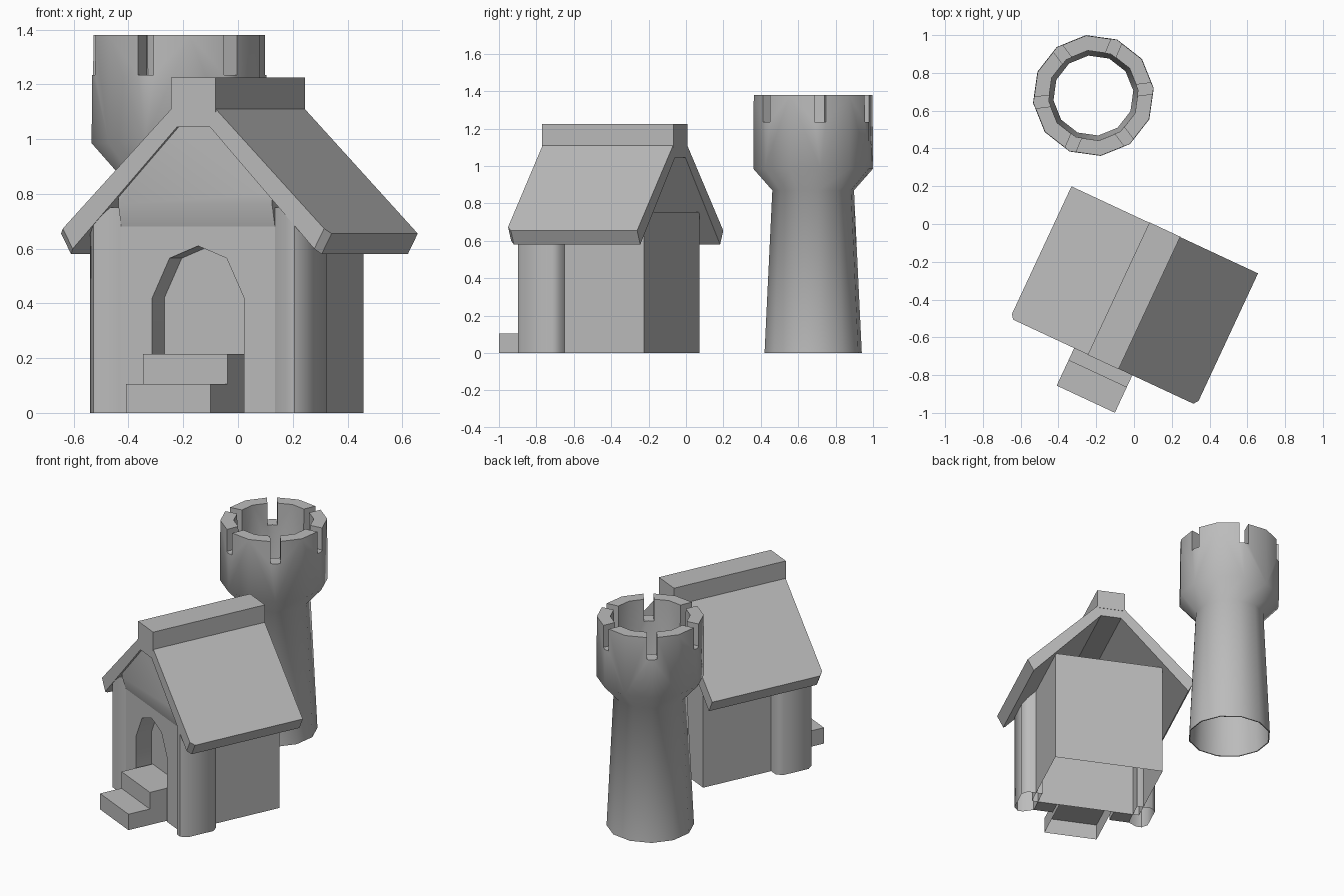
import bpy, bmesh
from math import radians, cos, sin
from mathutils import Matrix, Vector

cube = bpy.data.objects.get("Cube")
if cube:
    bpy.data.objects.remove(cube, do_unlink=True)

stone = bpy.data.materials.new("plain grey")
stone.use_nodes = True
stone.diffuse_color = (0.5, 0.5, 0.5, 1)
stone.node_tree.nodes["Principled BSDF"].inputs["Base Color"].default_value = (0.5, 0.5, 0.5, 1)

HOUSE = Matrix.Translation((0, -0.38, 0)) @ Matrix.Rotation(radians(-25), 4, 'Z')
TOWER = Matrix.Translation((-0.215, 0.68, 0)) @ Matrix.Rotation(radians(7), 4, 'Z')


def finish(name, bm, place, angle=40):
    bmesh.ops.recalc_face_normals(bm, faces=bm.faces)
    mesh = bpy.data.meshes.new(name)
    bm.to_mesh(mesh)
    bm.free()
    mesh.materials.append(stone)
    ob = bpy.data.objects.new(name, mesh)
    bpy.context.collection.objects.link(ob)
    ob.matrix_world = place
    smooth(ob, angle)
    return ob


def smooth(ob, angle):
    bpy.ops.object.select_all(action='DESELECT')
    bpy.context.view_layer.objects.active = ob
    ob.select_set(True)
    bpy.ops.object.shade_smooth_by_angle(angle=radians(angle))


def prism(points, low, high, upright=False):
    """Extrude an outline along y, or along z when upright."""
    bm = bmesh.new()
    spot = (lambda p: (p[0], p[1], low)) if upright else (lambda p: (p[0], low, p[1]))
    face = bm.faces.new([bm.verts.new(spot(p)) for p in points])
    move = Vector((0, 0, high - low) if upright else (0, high - low, 0))
    new = bmesh.ops.extrude_face_region(bm, geom=[face], use_keep_orig=True)["geom"]
    bmesh.ops.translate(bm, vec=move, verts=[g for g in new if isinstance(g, bmesh.types.BMVert)])
    return bm


def block(x, y0, y1, z0, z1):
    return prism([(-x, y0), (x, y0), (x, y1), (-x, y1)], z0, z1, True)


def open_base(bm):
    under = [f for f in bm.faces if all(v.co.z < 0.001 for v in f.verts)]
    bmesh.ops.delete(bm, geom=under, context='FACES_ONLY')
    return bm


def mirrored(half):
    return half + [(-x, z) for x, z in reversed(half) if x]


# House body, open underneath
finish("house_body", open_base(block(0.35, -0.24, 0.335, 0, 0.755)), HOUSE)

# Front wall with an arched doorway
door = [(0.185, 0), (0.185, 0.42), (0.115, 0.565), (0, 0.61)]
outer = [(0.31, 0), (0.31, 0.8), (0.08, 1.06)]
outline = ([(-x, z) for x, z in reversed(outer)] + [(-x, z) for x, z in door]
           + door[-2::-1] + outer)
finish("front_wall", prism(outline, -0.345, -0.24), HOUSE)

# Gable panel with a sloping underside
bm = prism(mirrored([(0.31, 0.68), (0.31, 0.8), (0.08, 1.06)]), -0.37, -0.345)
for v in bm.verts:
    if v.co.y < -0.36 and v.co.z < 0.7:
        v.co.z = 0.76
finish("gable_panel", bm, HOUSE, 85)

# Corner pillars
pillar = [(0.31, -0.345), (0.37, -0.382), (0.405, -0.382), (0.435, -0.345),
          (0.435, -0.17), (0.405, -0.135), (0.31, -0.135)]
for name, side in (("left_pillar", 1), ("right_pillar", -1)):
    bm = prism([(side * x, y) for x, y in pillar], 0, 0.75, True)
    finish(name, open_base(bm), HOUSE, 50)

# Roof shell with clipped front eave corners
eaves = [(0.505, 0.58), (0.545, 0.655), (0.09, 1.11)]
under = [(0.066, 1.045)]
bm = prism([(-x, z) for x, z in under + eaves] + eaves[::-1] + under, -0.385, 0.385)
corners = [e for e in bm.edges
           if all(v.co.y < -0.38 and v.co.z < 0.7 for v in e.verts)]
bmesh.ops.bevel(bm, geom=corners, offset=0.025, segments=1, affect='EDGES')
finish("roof", bm, HOUSE)

# Ridge beam
finish("ridge_beam", block(0.09, -0.387, 0.387, 1.1, 1.225), HOUSE)

# Door steps
finish("lower_step", open_base(block(0.17, -0.604, -0.24, 0, 0.105)), HOUSE)
finish("upper_step", block(0.17, -0.456, -0.24, 0.105, 0.215), HOUSE)

# Tower: a thin twelve-sided shaft flaring to a thick crown
SIDES = 12
profile = [(0.262, 0), (0.22, 0.87), (0.322, 0.985), (0.32, 1.38),
           (0.24, 1.38), (0.235, 1.0), (0.213, 0.87), (0.255, 0)]
bm = bmesh.new()
rings = []
for i in range(SIDES):
    a = radians(360 * i / SIDES)
    rings.append([bm.verts.new((r * cos(a), r * sin(a), z)) for r, z in profile])
for i, ring in enumerate(rings):
    following = rings[(i + 1) % SIDES]
    for j in range(len(profile)):
        k = (j + 1) % len(profile)
        bm.faces.new((ring[j], following[j], following[k], ring[k]))
tower = finish("tower", bm, TOWER, 60)

# Six battlement notches
bm = bmesh.new()
for i in range(6):
    turn = Matrix.Rotation(radians(60 * i), 4, 'Z')
    shape = turn @ Matrix.Translation((0.28, 0, 1.36)) @ Matrix.Diagonal((0.24, 0.06, 0.25, 1))
    bmesh.ops.create_cube(bm, size=1, matrix=shape)
cutter = finish("notch_cutter", bm, TOWER)
cutter.hide_render = True
cut = tower.modifiers.new("notches", 'BOOLEAN')
cut.operation = 'DIFFERENCE'
cut.solver = 'EXACT'
cut.object = cutter
bpy.context.view_layer.objects.active = tower
bpy.ops.object.modifier_apply(modifier=cut.name)
bpy.data.objects.remove(cutter, do_unlink=True)
smooth(tower, 60)
